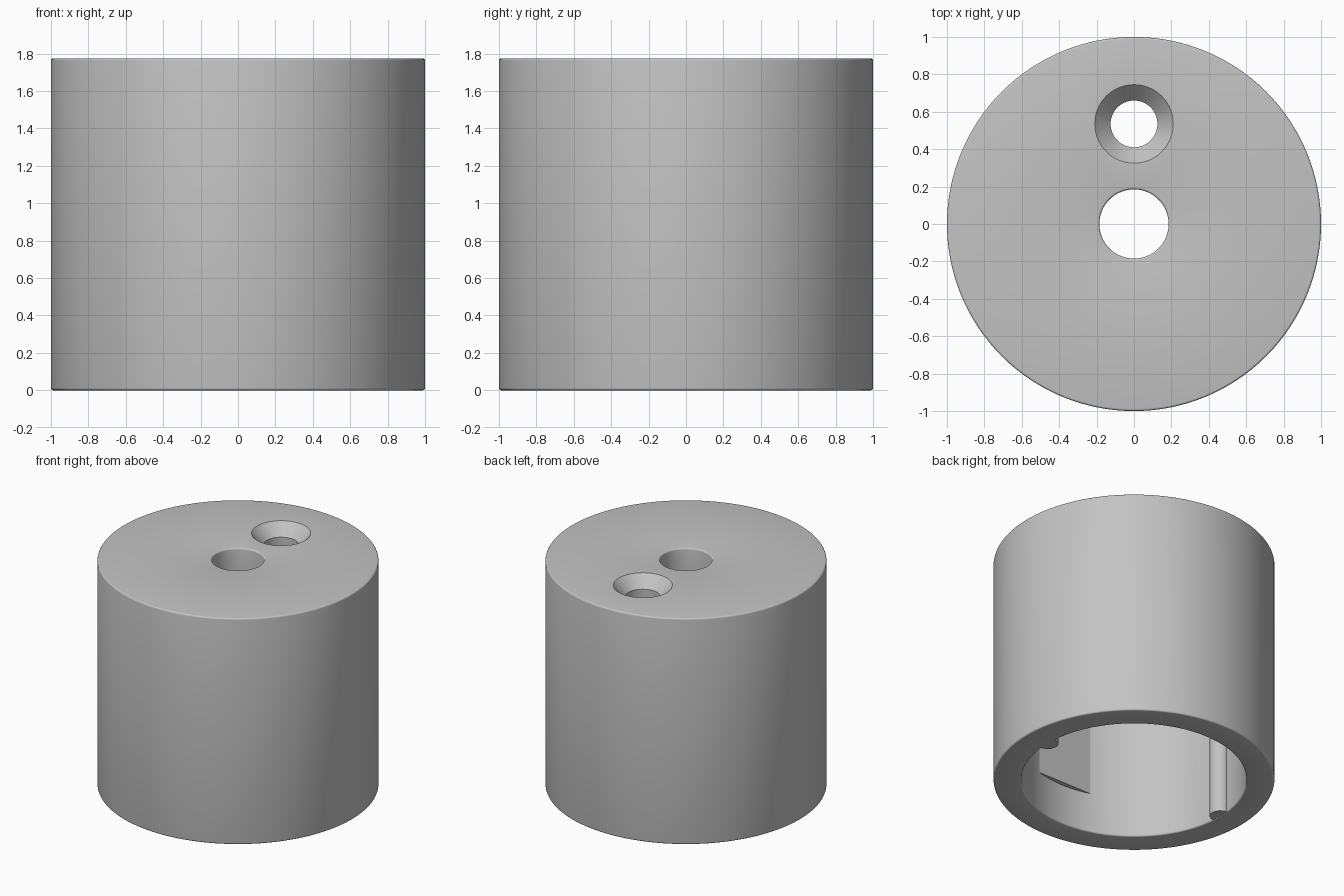
import bpy, bmesh, math
from mathutils import Vector

old = bpy.data.objects.get("Cube")
if old:
    bpy.data.objects.remove(old, do_unlink=True)

HEIGHT, OUTER, INNER, BORE, CEILING = 1.775, 1.0, 0.8, 0.185, 1.57
SEGMENTS = 128

grey = bpy.data.materials.new("plain grey")
grey.use_nodes = True
colour = (0.55, 0.55, 0.55, 1)
grey.diffuse_color = colour
grey.node_tree.nodes["Principled BSDF"].inputs["Base Color"].default_value = colour


def rounded(corners, steps=4):
    """Round each (radius, z, fillet) corner of a closed profile."""
    points = []
    for i, (r, z, fillet) in enumerate(corners):
        here = Vector((r, z))
        if not fillet:
            points.append(here)
            continue
        before = Vector(corners[i - 1][:2])
        after = Vector(corners[(i + 1) % len(corners)][:2])
        a = here + (before - here).normalized() * fillet
        b = here + (after - here).normalized() * fillet
        centre = a + b - here
        for s in range(steps + 1):
            t = math.pi / 2 * s / steps
            points.append(centre + (a - centre) * math.cos(t) + (b - centre) * math.sin(t))
    return points


def lathe(name, profile, location=(0, 0, 0), segments=SEGMENTS):
    """Revolve a closed profile about z."""
    bm = bmesh.new()
    verts = [bm.verts.new((p[0], 0, p[1])) for p in profile]
    edges = [bm.edges.new((v, verts[i - 1])) for i, v in enumerate(verts)]
    bmesh.ops.spin(bm, geom=verts + edges, axis=(0, 0, 1), cent=(0, 0, 0),
                   angle=2 * math.pi, steps=segments, use_merge=True)
    bmesh.ops.remove_doubles(bm, verts=bm.verts, dist=1e-5)
    bmesh.ops.recalc_face_normals(bm, faces=bm.faces)
    mesh = bpy.data.meshes.new(name)
    bm.to_mesh(mesh)
    bm.free()
    obj = bpy.data.objects.new(name, mesh)
    obj.location = location
    bpy.context.collection.objects.link(obj)
    return obj


def select(obj):
    bpy.ops.object.select_all(action="DESELECT")
    obj.select_set(True)
    bpy.context.view_layer.objects.active = obj


def finish(obj):
    obj.data.materials.clear()
    obj.data.materials.append(grey)
    select(obj)
    bpy.ops.object.shade_smooth_by_angle(angle=math.radians(30))


# Hollow body with a centre bore, open at the bottom
body = lathe("body", rounded([
    (INNER, 0, 0.012), (OUTER, 0, 0.012), (OUTER, HEIGHT, 0.012),
    (BORE, HEIGHT, 0.012), (BORE, CEILING, 0), (INNER, CEILING, 0)]))

# Countersunk screw hole behind the bore
cutter = lathe("screw_hole_cutter", [
    (0, CEILING - 0.1), (0.125, CEILING - 0.1), (0.125, HEIGHT - 0.09),
    (0.21, HEIGHT), (0.21, HEIGHT + 0.1), (0, HEIGHT + 0.1)],
    location=(0, 0.535, 0), segments=64)
cutter.hide_render = True
cut = body.modifiers.new("screw hole", "BOOLEAN")
cut.operation, cut.solver, cut.object = "DIFFERENCE", "EXACT", cutter
select(body)
bpy.ops.object.modifier_apply(modifier=cut.name)
bpy.data.objects.remove(cutter, do_unlink=True)
finish(body)

# Rounded ribs down both sides of the cavity
for side, sign in (("left", 1), ("right", -1)):
    top = CEILING + 0.05
    bpy.ops.mesh.primitive_cylinder_add(
        vertices=32, radius=0.075, depth=top - 0.003,
        location=(sign * INNER, 0, (top + 0.003) / 2))
    rib = bpy.context.object
    rib.name = side + "_rib"
    finish(rib)

# Flat key on the front inner wall
low, high = 0.315, CEILING + 0.05
bpy.ops.mesh.primitive_cube_add(size=1, location=(0, -0.8325, (low + high) / 2))
key = bpy.context.object
key.name = "flat_key"
key.scale = (0.468, 0.135, high - low)
bpy.ops.object.transform_apply(location=False, rotation=False, scale=True)
finish(key)
